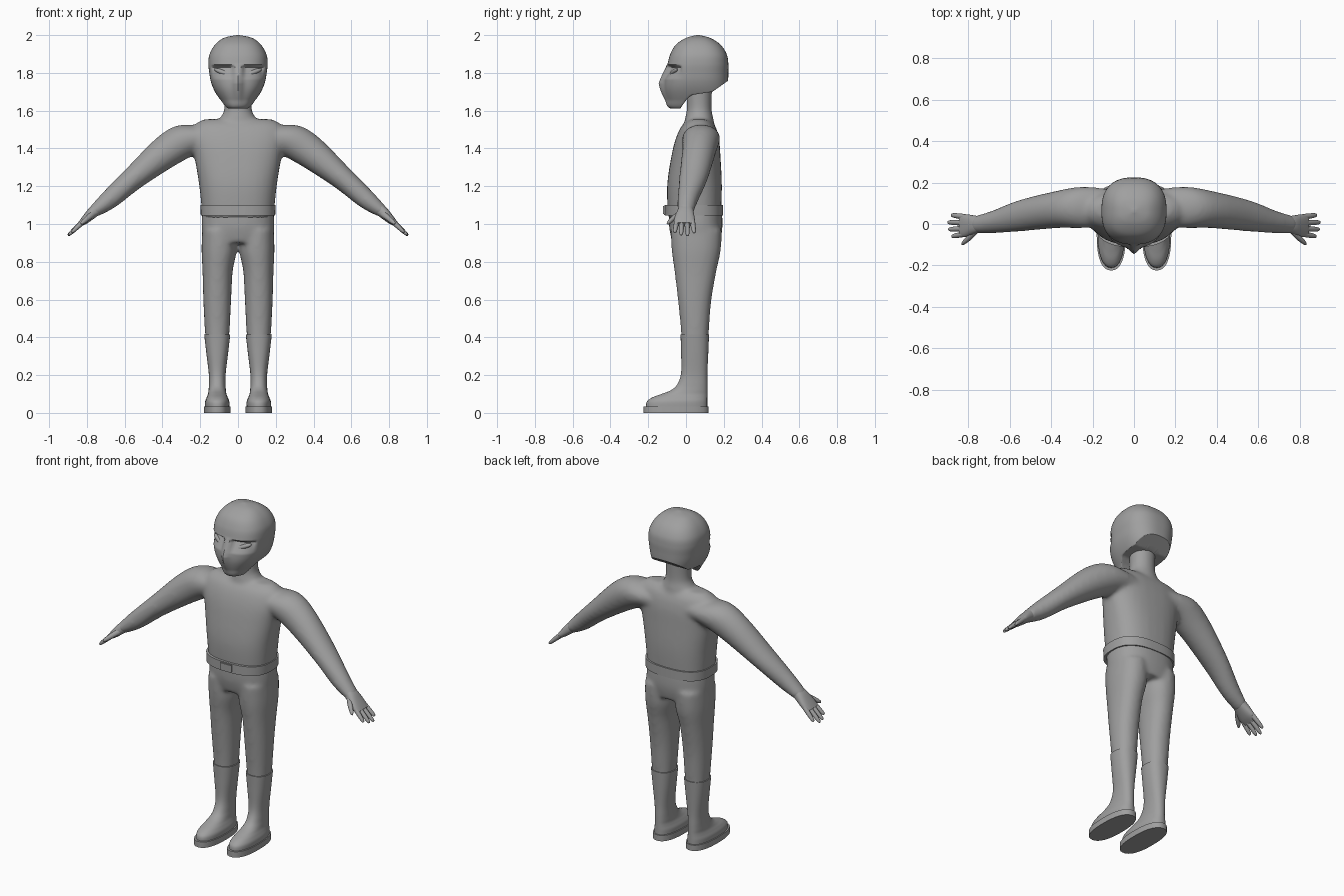
import bpy, bmesh, math
from mathutils import Vector, Matrix

if "Cube" in bpy.data.objects:
    bpy.data.objects.remove(bpy.data.objects["Cube"], do_unlink=True)

grey = bpy.data.materials.new("plain grey")
grey.use_nodes = True
grey.diffuse_color = (0.35, 0.35, 0.35, 1)
grey.node_tree.nodes["Principled BSDF"].inputs["Base Color"].default_value = (0.35, 0.35, 0.35, 1)

X, Y, Z = Vector((1, 0, 0)), Vector((0, 1, 0)), Vector((0, 0, 1))


def catmull(rows, steps):
    """Smoothly interpolate a list of equal-length rows."""
    out = []
    for i in range(len(rows) - 1):
        a, b, c, d = rows[max(i - 1, 0)], rows[i], rows[i + 1], rows[min(i + 2, len(rows) - 1)]
        for k in range(steps):
            t = k / steps
            out.append([q + .5 * t * (r - p + t * (2 * p - 5 * q + 4 * r - s + t * (3 * (q - r) + s - p)))
                        for p, q, r, s in zip(a, b, c, d)])
    return out + [list(rows[-1])]


def loft(bm, rows, u=X, v=Y, power=2.0, seg=32, steps=5):
    """Skin superellipse rings; each row is x, y, z, radius along u, radius along v."""
    rings = []
    for x, y, z, ru, rv in catmull(rows, steps):
        ring = []
        for k in range(seg):
            a = 2 * math.pi * k / seg
            c, s = math.cos(a), math.sin(a)
            pu = math.copysign(abs(c) ** (2 / power), c) * ru
            pv = math.copysign(abs(s) ** (2 / power), s) * rv
            ring.append(bm.verts.new(Vector((x, y, z)) + u * pu + v * pv))
        rings.append(ring)
    for a, b in zip(rings, rings[1:]):
        for k in range(seg):
            j = (k + 1) % seg
            bm.faces.new((a[k], a[j], b[j], b[k]))
    bm.faces.new(rings[0][::-1])
    bm.faces.new(rings[-1])


def finish(name, bm, mirror=False, voxel=0, smooth=0):
    bmesh.ops.recalc_face_normals(bm, faces=bm.faces)
    mesh = bpy.data.meshes.new(name)
    bm.to_mesh(mesh)
    bm.free()
    ob = bpy.data.objects.new(name, mesh)
    bpy.context.collection.objects.link(ob)
    mesh.materials.append(grey)
    bpy.ops.object.select_all(action='DESELECT')
    ob.select_set(True)
    bpy.context.view_layer.objects.active = ob
    bpy.ops.object.shade_smooth_by_angle(angle=math.radians(40))
    if voxel:
        m = ob.modifiers.new("Blend", 'REMESH')
        m.mode, m.voxel_size, m.use_smooth_shade = 'VOXEL', voxel, True
        m = ob.modifiers.new("Soften", 'SMOOTH')
        m.factor, m.iterations = .5, smooth
    if mirror:
        ob.modifiers.new("Mirror", 'MIRROR').use_mirror_merge = False
    return ob


# Torso, neck and arms blended into one skin
bm = bmesh.new()
loft(bm, [(0, .045, 1.03, .188, .14), (0, .045, 1.2, .205, .145), (0, .052, 1.35, .23, .131),
          (0, .06, 1.45, .25, .115), (0, .066, 1.52, .235, .088), (0, .07, 1.555, .18, .05)], power=2.5)
loft(bm, [(0, .07, 1.48, .13, .085), (0, .07, 1.56, .095, .075), (0, .07, 1.61, .073, .066),
          (0, .07, 1.74, .075, .07)])
for s in (-1, 1):
    arm = [(.12, .08, 1.46, .09, .075), (.25, .08, 1.452, .1, .095), (.37, .07, 1.39, .09, .09),
           (.55, .04, 1.245, .076, .064), (.68, .01, 1.13, .055, .052), (.77, -.003, 1.06, .042, .032)]
    loft(bm, [(s * r[0],) + r[1:] for r in arm], Y, Vector((s * .66, 0, .75)))
finish("torso_and_arms", bm, voxel=.011, smooth=12)

# Hands: palm, four fingers and a thumb
bm = bmesh.new()
side = Vector((.62, 0, .78))
loft(bm, [(.735, 0, 1.088, .036, .032), (.77, -.004, 1.06, .045, .03), (.81, -.008, 1.022, .055, .022),
          (.838, -.01, .998, .052, .013)], Y, side, 2.4, 24)
for y0, tip_x, tip_y in ((.034, .882, .043), (.006, .9, .008), (-.022, .896, -.026), (-.048, .88, -.06)):
    p, q = Vector((.815, y0, 1.017)), Vector((tip_x, tip_y, 1.668 - .81 * tip_x))
    mid = p.lerp(q, .6)
    loft(bm, [(*p, .014, .014), (*mid, .0125, .012), (*p.lerp(q, .93), .009, .008), (*q, .002, .002)],
         Y, side, seg=12, steps=3)
loft(bm, [(.76, -.025, 1.06, .02, .018), (.79, -.06, 1.035, .017, .015), (.823, -.09, 1.008, .011, .011),
          (.832, -.097, 1.0, .002, .002)], Y, side, seg=12, steps=3)
finish("hands", bm, mirror=True)

# Trousers: hips blending into two legs
bm = bmesh.new()
loft(bm, [(0, .05, 1.08, .188, .14), (0, .052, .98, .193, .141), (0, .054, .9, .18, .125)], power=2.4)
for s in (-1, 1):
    loft(bm, [(s * .1, .054, .97, .09, .135), (s * .1, .054, .86, .093, .13), (s * .108, .05, .75, .08, .111),
              (s * .11, .046, .6, .074, .089), (s * .11, .047, .46, .067, .076), (s * .11, .047, .36, .06, .07)],
         power=2.2)
finish("trousers", bm, voxel=.011, smooth=12)

# Belt and front buckle
bm = bmesh.new()
loft(bm, [(0, .042, 1.045, .197, .154), (0, .042, 1.1, .199, .154)], power=2.6, seg=64, steps=1)
finish("belt", bm)
bm = bmesh.new()
bmesh.ops.create_cube(bm, size=1, matrix=Matrix.Translation((0, -.11, 1.073)) @ Matrix.Diagonal((.075, .022, .05, 1)))
bmesh.ops.bevel(bm, geom=bm.edges[:], offset=.004, segments=2, affect='EDGES')
finish("buckle", bm)

# Boots: each row is height, toe y, heel y, half width
bm = bmesh.new()
boot = [(.03, -.212, .113, .064), (.06, -.207, .113, .064), (.082, -.178, .113, .056), (.1, -.13, .113, .049),
        (.12, -.08, .113, .046), (.15, -.047, .113, .044), (.21, -.026, .113, .045),
        (.32, -.026, .118, .058), (.415, -.029, .122, .069)]
loft(bm, [(.11, (f + b) / 2, z, w, (b - f) / 2) for z, f, b, w in boot], power=2.3)
finish("boots", bm, mirror=True)
bm = bmesh.new()
loft(bm, [(.11, -.052, 0, .07, .172), (.11, -.052, .035, .07, .172)], power=2.4, seg=48, steps=1)
finish("boot_soles", bm, mirror=True)


# Masked helmet: each row is height, front y, back y, half width
def rim(y):
    pts = [(-1, 1.6), (-.03, 1.612), (0, 1.655), (.03, 1.683), (.14, 1.7), (.225, 1.76), (1, 1.76)]
    for (a, za), (b, zb) in zip(pts, pts[1:]):
        if y <= b:
            return za + (zb - za) * (y - a) / (b - a)


head = [(1.61, .03, .04, .005), (1.612, -.08, .2, .062), (1.66, -.1, .215, .098), (1.71, -.113, .22, .127),
        (1.755, -.114, .223, .144), (1.8, -.107, .224, .152), (1.85, -.097, .224, .157), (1.9, -.083, .215, .15),
        (1.95, -.053, .182, .121), (1.985, 0, .128, .075), (2, .055, .07, .008)]
bm = bmesh.new()
loft(bm, [(0, (f + b) / 2, z, w, (b - f) / 2) for z, f, b, w in head], power=2.5, seg=112, steps=9)
for vert in bm.verts:
    x, y, z = vert.co
    if y < .03:
        # Nose ridge running from the brow down to the chin
        rise = max(0, min((1.85 - z) / .105, (z - 1.6) / .145))
        vert.co.y -= .03 * rise * math.exp(-(x / .024) ** 2)
        # Eye hollow with a crisp brow edge
        t = (1.842 - z) / .075
        across = 1 - ((abs(x) - .082) / .062) ** 2
        if 0 < t < 1 and across > 0:
            vert.co.y += .034 * min(1, across * 2) * min(1, t * 6) * (1 - t)
    vert.co.z = max(z, rim(y))
finish("masked_helmet", bm)

# Narrow slanted eyes
bm = bmesh.new()
place = (Matrix.Translation((.082, -.066, 1.803)) @ Matrix.Rotation(.4, 4, 'Z')
         @ Matrix.Rotation(-.35, 4, 'Y') @ Matrix.Diagonal((.05, .014, .013, 1)))
bmesh.ops.create_uvsphere(bm, u_segments=24, v_segments=12, radius=1, matrix=place)
finish("eyes", bm, mirror=True)
